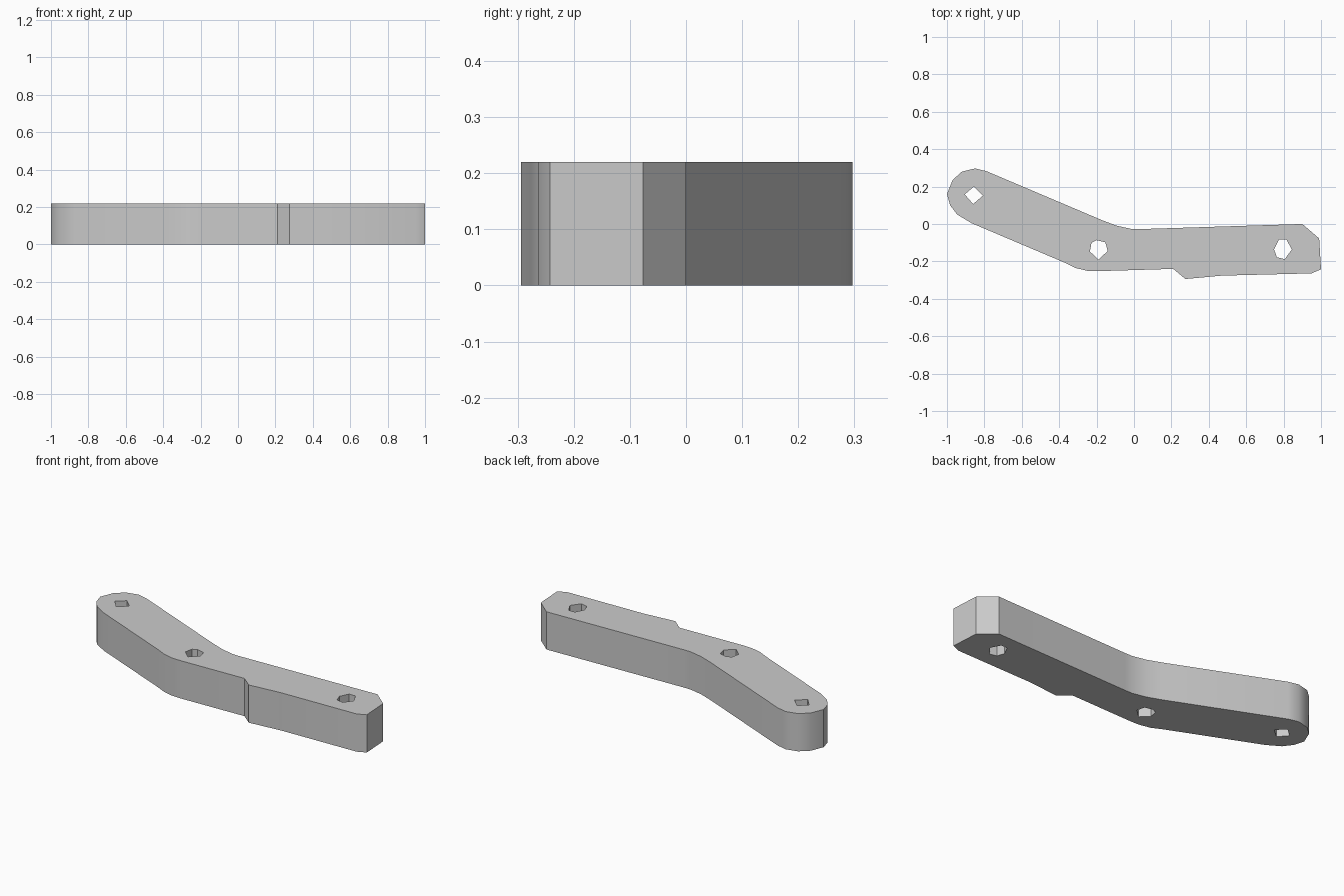
import bpy
import bmesh
import math

HEIGHT = 0.22

cube = bpy.data.objects.get("Cube")
if cube:
    bpy.data.objects.remove(cube, do_unlink=True)

# Outline of the bent bar, clockwise from its rounded left end
outline = [
    (-1, 0.16), (-0.97, 0.235), (-0.92, 0.28), (-0.85, 0.297), (-0.79, 0.283),
    (-0.17, 0.02), (-0.09, -0.01), (-0.01, -0.027), (0.04, -0.027),
    (0.9, 0), (0.99, -0.077), (1, -0.242), (0.95, -0.264),
    (0.47, -0.276), (0.275, -0.294), (0.21, -0.24),
    (-0.19, -0.252), (-0.25, -0.25), (-0.31, -0.236), (-0.37, -0.207),
    (-0.87, 0.005), (-0.945, 0.05), (-0.983, 0.1),
]

# Low-sided bolt holes
holes = [
    [(-0.856, 0.2), (-0.807, 0.152), (-0.86, 0.107), (-0.905, 0.158)],
    [(-0.2, -0.086), (-0.153, -0.098), (-0.141, -0.145), (-0.19, -0.19),
     (-0.236, -0.147), (-0.227, -0.1)],
    [(0.775, -0.083), (0.815, -0.083), (0.844, -0.136), (0.806, -0.188),
     (0.764, -0.178), (0.749, -0.136)],
]


def add_loop(bm, points):
    verts = [bm.verts.new((x, y, 0)) for x, y in points]
    return [bm.edges.new((v, verts[i - 1])) for i, v in enumerate(verts)]


# Fill the profile around the holes and extrude it upwards
bm = bmesh.new()
edges = []
for loop in [outline] + holes:
    edges += add_loop(bm, loop)
bmesh.ops.triangle_fill(bm, edges=edges, use_beauty=True, use_dissolve=False)
result = bmesh.ops.extrude_face_region(bm, geom=bm.faces[:], use_keep_orig=True)
top = [g for g in result["geom"] if isinstance(g, bmesh.types.BMVert)]
bmesh.ops.translate(bm, verts=top, vec=(0, 0, HEIGHT))
bmesh.ops.recalc_face_normals(bm, faces=bm.faces[:])

mesh = bpy.data.meshes.new("bent_bar")
bm.to_mesh(mesh)
bm.free()
bar = bpy.data.objects.new("bent_bar", mesh)
bpy.context.collection.objects.link(bar)

# Plain grey
grey = bpy.data.materials.new("light_grey")
grey.use_nodes = True
colour = (0.6, 0.6, 0.6, 1)
grey.diffuse_color = colour
grey.node_tree.nodes["Principled BSDF"].inputs["Base Color"].default_value = colour
mesh.materials.append(grey)

# Smooth the rounded end and bends, keep corners sharp
bpy.ops.object.select_all(action="DESELECT")
bar.select_set(True)
bpy.context.view_layer.objects.active = bar
bpy.ops.object.shade_smooth_by_angle(angle=math.radians(35))
